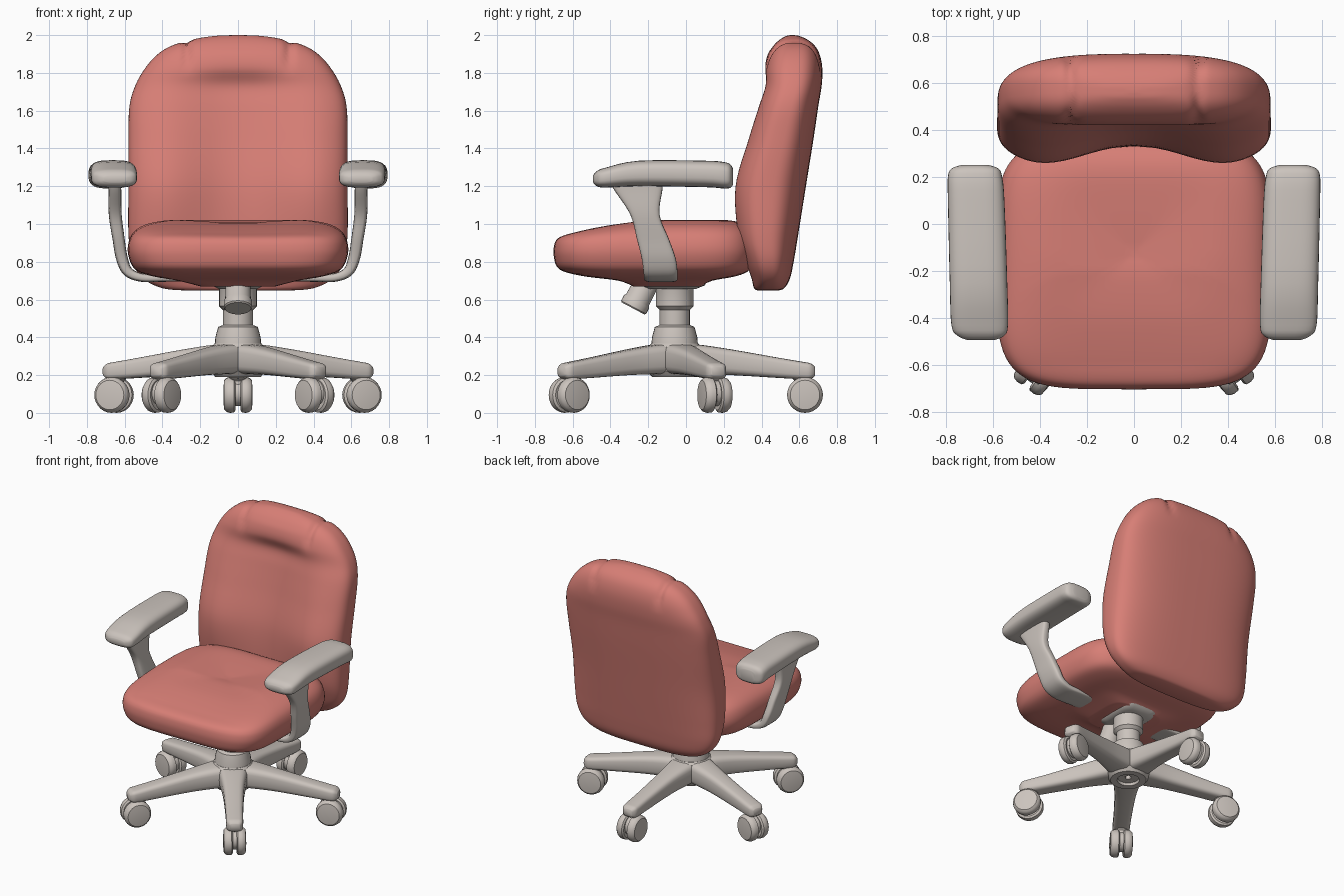
import bpy, math
from math import sin, cos, pi, exp
from mathutils import Vector, Matrix
import bmesh

if "Cube" in bpy.data.objects:
    bpy.data.objects.remove(bpy.data.objects["Cube"])


def material(name, rgb):
    m = bpy.data.materials.new(name)
    m.diffuse_color = (*rgb, 1)
    m.use_nodes = True
    m.node_tree.nodes["Principled BSDF"].inputs["Base Color"].default_value = m.diffuse_color
    return m


RED = material("coral red fabric", (0.68, 0.21, 0.18))
GREY = material("warm grey plastic", (0.60, 0.55, 0.51))


def smooth(rows, k):
    """Catmull-Rom interpolation of a short table of numbers."""
    out = []
    for i in range(len(rows) - 1):
        a, b, c, d = (rows[max(i - 1, 0)], rows[i], rows[i + 1], rows[min(i + 2, len(rows) - 1)])
        for j in range(k):
            t = j / k
            out.append([0.5 * (2 * q + (r - p) * t + (2 * p - 5 * q + 4 * r - s) * t * t
                               + (3 * q - p - 3 * r + s) * t ** 3) for p, q, r, s in zip(a, b, c, d)])
    return out + [list(rows[-1])]


def oval(n, power):
    """Unit superellipse; a higher power is more square."""
    def f(v):
        return math.copysign(abs(v) ** (2 / power), v)
    return [(f(cos(2 * pi * i / n)), f(sin(2 * pi * i / n))) for i in range(n)]


def loft(name, rings, mat, matrix=None, angle=50):
    """Skin a stack of rings and close both ends."""
    bm = bmesh.new()
    vs = [[bm.verts.new(p) for p in ring] for ring in rings]
    n = len(rings[0])
    for a, b in zip(vs, vs[1:]):
        for i in range(n):
            bm.faces.new((a[i], a[(i + 1) % n], b[(i + 1) % n], b[i]))
    bm.faces.new(vs[0])
    bm.faces.new(vs[-1])
    bmesh.ops.recalc_face_normals(bm, faces=bm.faces[:])
    for f in bm.faces:
        f.smooth = True
    me = bpy.data.meshes.new(name)
    bm.to_mesh(me)
    bm.free()
    me.set_sharp_from_angle(angle=math.radians(angle))
    me.materials.append(mat)
    ob = bpy.data.objects.new(name, me)
    bpy.context.collection.objects.link(ob)
    if matrix:
        ob.matrix_world = matrix
    return ob


def lathe(name, profile, mat, matrix, n=28):
    rings = [[(r * cos(2 * pi * i / n), r * sin(2 * pi * i / n), z) for i in range(n)] for r, z in profile]
    return loft(name, rings, mat, matrix, 35)


# Seat cushion: z, half width, front y, back y
seat = [(.67, .20, -.28, .08), (.70, .32, -.36, .14), (.725, .46, -.55, .27), (.76, .545, -.67, .34),
        (.83, .58, -.70, .365), (.90, .58, -.695, .365), (.96, .55, -.665, .345), (1.0, .48, -.58, .30),
        (1.02, .36, -.43, .22), (1.015, .2, -.28, .08), (1.0, .02, -.14, -.10)]
rings = []
for z, w, y0, y1 in smooth(seat, 5):
    ring = []
    for u, v in oval(80, 4.5):
        x, y = u * w, (y0 + y1) / 2 + v * (y1 - y0) / 2
        if z > .9:  # front edge rolls down, middle of the front dips
            z2 = z - (z - .9) / .1 * .03 * max(0, min(1, (-y - .2) / .4)) * (1 + .6 * cos(x * 2.6))
        else:
            z2 = z
        ring.append((x, y, z2))
    rings.append(ring)
loft("seat_cushion", rings, RED, angle=80)

# Backrest: z, half width, front y, back y, hollow depth of the front
back = [(.648, .28, .38, .49, 0), (.66, .40, .36, .52, 0), (.71, .50, .34, .55, .01), (.80, .56, .30, .57, .04),
        (.95, .58, .25, .595, .08), (1.2, .58, .232, .635, .11), (1.45, .58, .305, .675, .09),
        (1.62, .575, .362, .70, .07), (1.73, .545, .40, .718, .055), (1.82, .495, .41, .722, .012),
        (1.89, .435, .43, .71, 0), (1.94, .36, .46, .685, 0), (1.975, .25, .495, .645, 0),
        (1.995, .13, .53, .60, 0), (2.0, .02, .555, .57, 0)]
rings = []
for z, w, y0, y1, c in smooth(back, 6):
    ring = []
    for u, v in oval(96, 2.9):
        x, y = u * w, (y0 + y1) / 2 + v * (y1 - y0) / 2
        if v < 0:
            y += c * -v * (.5 + .5 * cos(pi * min(1, abs(u) / .8)))
        # gathered folds either side of the head roll
        fold = exp(-((abs(x) - .27) / .022) ** 2) * max(0, min(1, (z - 1.78) / .1))
        ring.append((x, y + .012 * fold * (1 if v < 0 else -1), z - .012 * fold))
    rings.append(ring)
loft("backrest", rings, RED, angle=80)

# Armrests: pad (y, centre x, half width, bottom z, top z) and bent bracket (x, z, y0, y1, half thickness)
pad = [(-.492, .65, .06, 1.22, 1.255), (-.475, .65, .098, 1.202, 1.278), (-.43, .655, .12, 1.193, 1.297),
       (-.25, .66, .122, 1.2, 1.335), (.1, .67, .12, 1.195, 1.335), (.2, .675, .115, 1.188, 1.328),
       (.235, .675, .10, 1.192, 1.315), (.25, .675, .06, 1.21, 1.29)]
bracket = [(.655, 1.24, -.41, -.12, .034), (.652, 1.18, -.38, -.125, .034), (.65, 1.05, -.295, -.14, .034),
           (.632, .92, -.26, -.09, .032), (.615, .82, -.235, -.055, .031), (.583, .748, -.225, -.045, .027),
           (.51, .716, -.222, -.045, .022), (.40, .714, -.22, -.045, .02), (.30, .714, -.215, -.05, .018)]
for s, side in ((1, "right"), (-1, "left")):
    loft(side + "_arm_pad", [[(s * (xc + u * w), y, (z0 + z1) / 2 + v * (z1 - z0) / 2) for u, v in oval(36, 3)]
                             for y, xc, w, z0, z1 in smooth(pad, 4)], GREY, angle=70)
    rows = smooth(bracket, 5)
    rings = []
    for i, (x, z, y0, y1, h) in enumerate(rows):
        a, b = rows[max(i - 1, 0)], rows[min(i + 1, len(rows) - 1)]
        t = Vector((b[0] - a[0], b[1] - a[1])).normalized()
        rings.append([(s * (x - t.y * u * h), (y0 + y1) / 2 + v * (y1 - y0) / 2, z + t.x * u * h)
                      for u, v in oval(28, 4)])
    loft(side + "_arm_bracket", rings, GREY, angle=70)

# Gas column, tilt housing and slanted tension knob
CY = -.06
centre = Matrix.Translation((0, CY, 0))
lathe("gas_column", [(.125, .34), (.12, .40), (.105, .455), (.08, .465), (.08, .545), (.10, .565),
                     (.10, .66), (.12, .72)], GREY, centre)
loft("tilt_housing", [[(u * w, -.07 + v * d, z) for u, v in oval(32, 5)]
                      for z, w, d in ((.655, .10, .12), (.675, .14, .17), (.74, .16, .20))], GREY)
axis = Vector((0, -.09, -.17))
lathe("tension_knob", [(.055, -.02), (.065, 0), (.068, .12), (.075, .13), (.075, .165), (.068, .172)], GREY,
      Matrix.Translation((0, -.20, .705)) @ axis.to_track_quat('Z', 'Y').to_matrix().to_4x4())

# Five-star base: hub, legs (radius, half width, bottom z, top z) and twin-wheel casters
lathe("base_hub", [(.06, .25), (.075, .19), (.12, .19), (.145, .22), (.14, .35), (.125, .367), (.05, .367)],
      GREY, centre)
leg = [(.02, .11, .21, .362), (.12, .095, .205, .362), (.30, .072, .20, .336), (.55, .06, .185, .292),
       (.68, .058, .178, .27), (.72, .053, .18, .262), (.742, .035, .195, .245)]
wheel = [(.03, -.022), (.08, -.03), (.093, -.022), (.095, 0), (.09, .018), (.078, .03), (.04, .034)]
for i in range(5):
    turn = centre @ Matrix.Rotation(pi / 2 + i * 2 * pi / 5, 4, 'Z')
    loft(f"base_leg_{i + 1}", [[(r, u * w, (z0 + z1) / 2 + v * (z1 - z0) / 2) for u, v in oval(24, 3.6)]
                               for r, w, z0, z1 in smooth(leg, 4)], GREY, turn, 70)
    for s in (1, -1):
        lathe(f"caster_wheel_{i + 1}_{'a' if s > 0 else 'b'}", wheel, GREY,
              turn @ Matrix.Translation((.69, s * .043, .095)) @ Matrix.Rotation(-s * pi / 2, 4, 'X'))
    # hood between the wheels, with the swivel stem
    lathe(f"caster_hood_{i + 1}", [(.06, -.03), (.068, -.02), (.068, .02), (.06, .03)], GREY,
          turn @ Matrix.Translation((.685, 0, .105)) @ Matrix.Rotation(pi / 2, 4, 'X'))
    lathe(f"caster_stem_{i + 1}", [(.035, .10), (.035, .17), (.045, .18), (.045, .20)], GREY,
          turn @ Matrix.Translation((.67, 0, 0)), 20)
